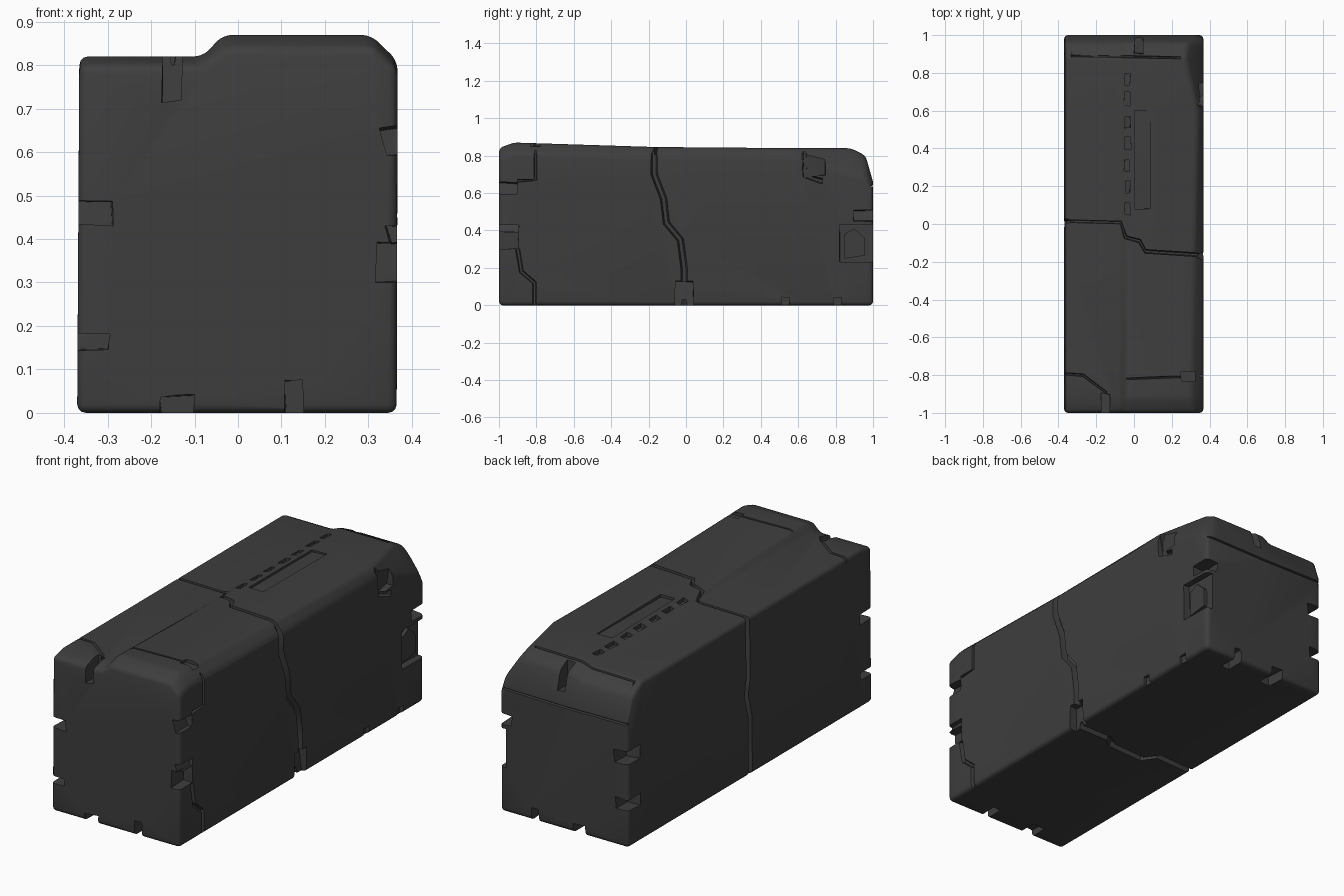
import bpy, bmesh, random
from mathutils import Vector

if "Cube" in bpy.data.objects:
    bpy.data.objects.remove(bpy.data.objects["Cube"])

random.seed(4)
stone = bpy.data.materials.new("dark grey stone")
stone.diffuse_color = (0.048, 0.048, 0.048, 1)
stone.use_nodes = True
stone.node_tree.nodes["Principled BSDF"].inputs["Base Color"].default_value = stone.diffuse_color


def make(name, bm):
    bmesh.ops.recalc_face_normals(bm, faces=bm.faces[:])
    me = bpy.data.meshes.new(name)
    bm.to_mesh(me)
    bm.free()
    me.materials.append(stone)
    ob = bpy.data.objects.new(name, me)
    bpy.context.collection.objects.link(ob)
    return ob


def loft(name, rings):
    bm = bmesh.new()
    vs = [[bm.verts.new(p) for p in r] for r in rings]
    n = len(vs[0])
    for a, b in zip(vs, vs[1:]):
        for i in range(n):
            j = (i + 1) % n
            bm.faces.new((a[i], a[j], b[j], b[i]))
    bm.faces.new(vs[0])
    bm.faces.new(vs[-1][::-1])
    return make(name, bm)


# Block body: cross sections along y, with left/right top heights and top right chamfer
def section(y, zl, zr, cx, cz):
    return [(-.37, y, 0), (.365, y, 0), (.367, y, zr - cz), (.365 - cx, y, zr),
            (-.035, y, zr), (-.08, y, zl), (-.365, y, zl)]


body = loft("stone_block", [section(*s) for s in (
    (-1, .80, .84, .05, .05), (-.92, .82, .87, .06, .06), (-.16, .82, .846, .05, .05),
    (.6, .82, .84, .03, .05), (.88, .82, .84, .09, .14), (.96, .77, .80, .08, .12),
    (1, .65, .66, .04, .05))])
bev = body.modifiers.new("rounded", 'BEVEL')
bev.width = .02
bev.segments = 3
bev.limit_method = 'ANGLE'
bev.angle_limit = .35
cutters = []


# Chip: a box cutter with slightly uneven corners
def chip(x0, x1, y0, y1, z0, z1, j=.012):
    bm = bmesh.new()
    bmesh.ops.create_cube(bm, size=1)
    lo, hi = (x0, y0, z0), (x1, y1, z1)
    for v in bm.verts:
        v.co = Vector([(hi[i] if v.co[i] > 0 else lo[i]) + random.uniform(-j, j) for i in range(3)])
    bmesh.ops.triangulate(bm, faces=bm.faces[:])
    cutters.append(make("chip_cutter", bm))


# Crack: a V shaped groove following a path on a face with the given normal
def crack(normal, width, depth, pts):
    n = Vector(normal)
    pts = [Vector(p) for p in pts]
    rings = []
    for i, p in enumerate(pts):
        t = (pts[min(i + 1, len(pts) - 1)] - pts[max(i - 1, 0)]).normalized()
        s = t.cross(n).normalized() * width / 2
        rings.append([p - s + n * .07, p - s, p - s * .5 - n * depth,
                      p + s * .5 - n * depth, p + s, p + s + n * .07])
    cutters.append(loft("crack_cutter", rings))


R, L, T, B = (1, 0, 0), (-1, 0, 0), (0, 0, 1), (0, 0, -1)
# Main crack round the middle
crack(R, .036, .03, [(.365, y, z) for y, z in (
    (-.17, .92), (-.17, .7), (-.12, .57), (-.105, .44), (-.03, .35), (-.01, .2), (-.01, -.05))])
crack(L, .03, .03, [(-.367, y, z) for y, z in (
    (.015, .9), (.015, .5), (.03, .42), (.0, .3), (.0, -.05))])
crack(T, .02, .03, [(x, y, .835) for x, y in (
    (-.42, .017), (-.07, .008), (-.045, -.07), (.03, -.09), (.06, -.145), (.42, -.168))])
crack(B, .035, .03, [(x, y, 0) for x, y in (
    (-.42, 0), (-.15, .01), (-.1, -.06), (.1, -.05), (.15, -.01), (.42, -.01))])
chip(.33, .45, -.05, .035, -.05, .13)
# Seams behind the front corner pieces
crack(R, .016, .02, [(.365, -.805, .92), (.365, -.805, .67), (.365, -.9, .665)])
crack(T, .014, .025, [(-.42, -.79, .82), (-.27, -.8, .82), (-.15, -.89, .825), (-.14, -1.05, .825)])
crack(T, .01, .015, [(-.04, -.82, .865), (.2, -.81, .865), (.42, -.81, .865)])
crack(R, .025, .02, [(.367, y, z) for y, z in (
    (-.9, .3), (-.88, .18), (-.81, .12), (-.81, -.05))])
# Seams of the rear corner pieces
crack(T, .012, .02, [(-.34, 1.05, .82), (-.33, .89, .82), (.0, .885, .83), (.25, .88, .84)])
crack(R, .03, .02, [(.36, .63, .92), (.36, .64, .69), (.365, .72, .665), (.365, .73, .665)])
crack((0, 1, 0), .01, .012, [(-.42, 1, .64), (0, 1, .635), (.42, 1, .64)])
# Chips along the front end
for c in ((-.45, -.29, .43, .49), (-.45, -.295, .145, .185), (-.175, -.13, .72, .95),
          (-.175, -.1, -.05, .04), (.11, .15, -.05, .075), (.317, .45, .30, .39)):
    chip(c[0], c[1], -1.1, -.9, c[2], c[3], .006)
chip(.335, .45, -1.1, -.91, .6, .66)
chip(.345, .45, -1.1, -.9, .40, .43)
# Chips along the rear end
for c in ((-.45, -.29, .43, .5), (-.45, -.3, .19, .25), (.3, .45, .45, .51),
          (0, .045, .7, .95), (-.12, -.06, -.05, .05), (.14, .19, -.05, .06)):
    chip(c[0], c[1], .9, 1.1, c[2], c[3], .008)
# Recessed patch on the rear right and small edge chips
chip(.33, .45, .82, 1.1, .23, .43, .005)
chip(.34, .45, .63, .75, .69, .80)
chip(.35, .45, .51, .55, -.05, .04, .004)
chip(.35, .45, .79, .83, -.05, .04, .004)
chip(.25, .45, -.83, -.78, .85, .95, .004)
# Shallow hollows in the rear top
chip(.005, .09, .08, .6, .832, .95, .003)
for i in range(7):
    y = .05 + i * .115
    chip(-.05, -.02, y, y + .05 + random.random() * .04, .822, .95, .004)

for c in cutters:
    m = body.modifiers.new("cut", 'BOOLEAN')
    m.operation = 'DIFFERENCE'
    m.solver = 'EXACT'
    m.object = c
    c.hide_render = True

# Bake the cuts and drop the cutters
dg = bpy.context.evaluated_depsgraph_get()
me = bpy.data.meshes.new_from_object(body.evaluated_get(dg))
body.modifiers.clear()
body.data = me
for c in cutters:
    bpy.data.objects.remove(c)
me.materials.clear()
me.materials.append(stone)
for p in me.polygons:
    p.material_index = 0

# Broken stone left standing in the rear right patch
prof = [(.845, .25), (.955, .265), (.955, .36), (.9, .41), (.845, .38)]
patch = loft("broken_patch", [[(x, y, z) for y, z in prof] for x in (.32, .348)])

bpy.ops.object.select_all(action='DESELECT')
body.select_set(True)
bpy.context.view_layer.objects.active = body
bpy.ops.object.shade_smooth_by_angle(angle=.6)
